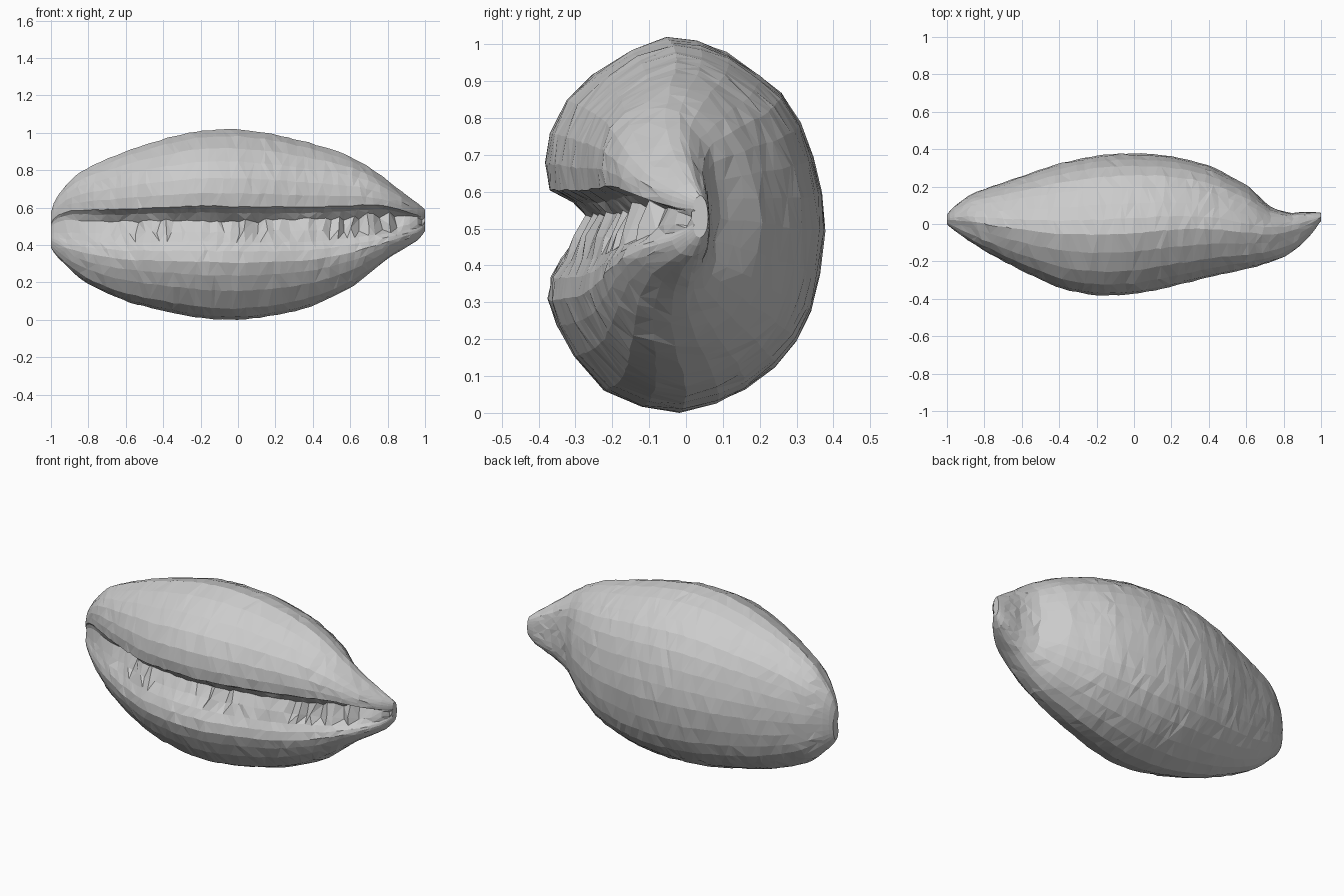
import bpy, bmesh, random
from mathutils import Vector

if "Cube" in bpy.data.objects:
    bpy.data.objects.remove(bpy.data.objects["Cube"])
random.seed(4)

# Stations along the shell: x, bottom z, top z, front y, back y
STATIONS = [
    (-1.0, .39, .58, 0, .05), (-.97, .34, .68, -.03, .09), (-.9, .265, .76, -.08, .15),
    (-.8, .19, .825, -.145, .187), (-.6, .10, .91, -.25, .258), (-.4, .05, .975, -.345, .325),
    (-.2, .012, 1.022, -.383, .37), (0, .0, 1.027, -.378, .38), (.2, .025, 1.0, -.335, .367),
    (.4, .075, .95, -.285, .318), (.6, .17, .885, -.24, .21), (.74, .28, .80, -.205, .13),
    (.86, .38, .70, -.15, .115), (.95, .405, .64, -.06, .085), (1.0, .48, .595, .02, .06)]

# Widest cross-section (y, z), from the top round the back to the slit
PROFILE = [
    (-.05, 1.02), (.03, 1.01), (.11, .98), (.20, .92), (.26, .87), (.31, .79), (.345, .70), (.368, .6),
    (.378, .5), (.365, .38), (.34, .28), (.30, .20), (.24, .13), (.16, .07), (.08, .03),
    (-.02, .005), (-.12, .02), (-.22, .065), (-.30, .16), (-.345, .24), (-.37, .31),
    (-.362, .37), (-.335, .42), (-.30, .475), (-.265, .535), (-.305, .575), (-.37, .61),
    (-.378, .68), (-.365, .76), (-.32, .85), (-.25, .92), (-.15, .985)]
SLIT = range(21, 26)          # profile points inside the groove


def sample(x):
    x = max(-1, min(1, x))
    for a, b in zip(STATIONS, STATIONS[1:]):
        if x <= b[0]:
            t = (x - a[0]) / (b[0] - a[0])
            return [p + (q - p) * t for p, q in zip(a, b)][1:]


def smooth_sample(x):
    w = min(.06, 1 - abs(x))
    return [sum(v) / 4 for v in zip(sample(x - w), sample(x), sample(x), sample(x + w))]


def point(x, k, bite):
    zb, zt, yf, yb = smooth_sample(x)
    half, zc = (zt - zb) / 2, (zt + zb) / 2
    ys = (yb - yf) / .757
    y, z = PROFILE[k]
    t = (z - .513) / .51
    d = y + .378
    # keep the lips apart where the shell narrows
    p = max(.62, (half / .51) ** .5) if y < -.2 else 1.0
    zz = zc + half * min(1, abs(t) ** p) * (1 if t > 0 else -1)
    yy = yf + d * ys
    if k in SLIT:
        yy = yf + d * max(ys, min(.8, (x + .95) * 2.5, (1 - x) * 6))
        if x > -.7 and k in (23, 24):         # small uneven teeth on the lower lip
            yy -= .02 * bite
            zz += .015 * bite
    # spout at the right end: scooped hollow behind a raised rim
    if x > .62 and y > .1:
        scoop = min(1, (x - .62) / .12) * max(0, min(1, (1 - x) / .15))
        yy -= .055 * scoop * (1 - t * t)
    return Vector((x, yy, zz))


# Lofted shell body, points scattered slightly over the surface
bm = bmesh.new()
N = 50
M = len(PROFILE)
xs = [-1, -.985] + [-.96 + 1.92 * i / N for i in range(N + 1)] + [.985, 1]
rings = []
for x in xs:
    bite = random.choice((-1, -.4, .5, 1)) * (.6 + .4 * x)
    ring = []
    for k in range(M):
        loose = abs(x) < .95
        co = point(x + (random.uniform(-.012, .012) if loose else 0), k, bite)
        if loose:
            co += Vector((0, random.uniform(-.003, .003), random.uniform(-.003, .003)))
        ring.append(bm.verts.new(co))
    rings.append(ring)
for a, b in zip(rings, rings[1:]):
    for k in range(M):
        q = (a[k], a[(k + 1) % M], b[(k + 1) % M], b[k])
        r = random.randint(0, 1)              # irregular triangle diagonals
        bm.faces.new((q[r], q[r + 1], q[r + 2]))
        bm.faces.new((q[r], q[r + 2], q[(r + 3) % 4]))

# Closed ends
for ring in (rings[0], rings[-1]):
    c = bm.verts.new(sum((v.co for v in ring), Vector()) / M)
    for k in range(M):
        bm.faces.new((ring[k], ring[(k + 1) % M], c))
bmesh.ops.recalc_face_normals(bm, faces=bm.faces[:])

# Stand on the floor
low = min(v.co.z for v in bm.verts)
for v in bm.verts:
    v.co.z -= low
me = bpy.data.meshes.new("sea_shell")
bm.to_mesh(me)
bm.free()
bpy.context.collection.objects.link(bpy.data.objects.new("sea_shell", me))
